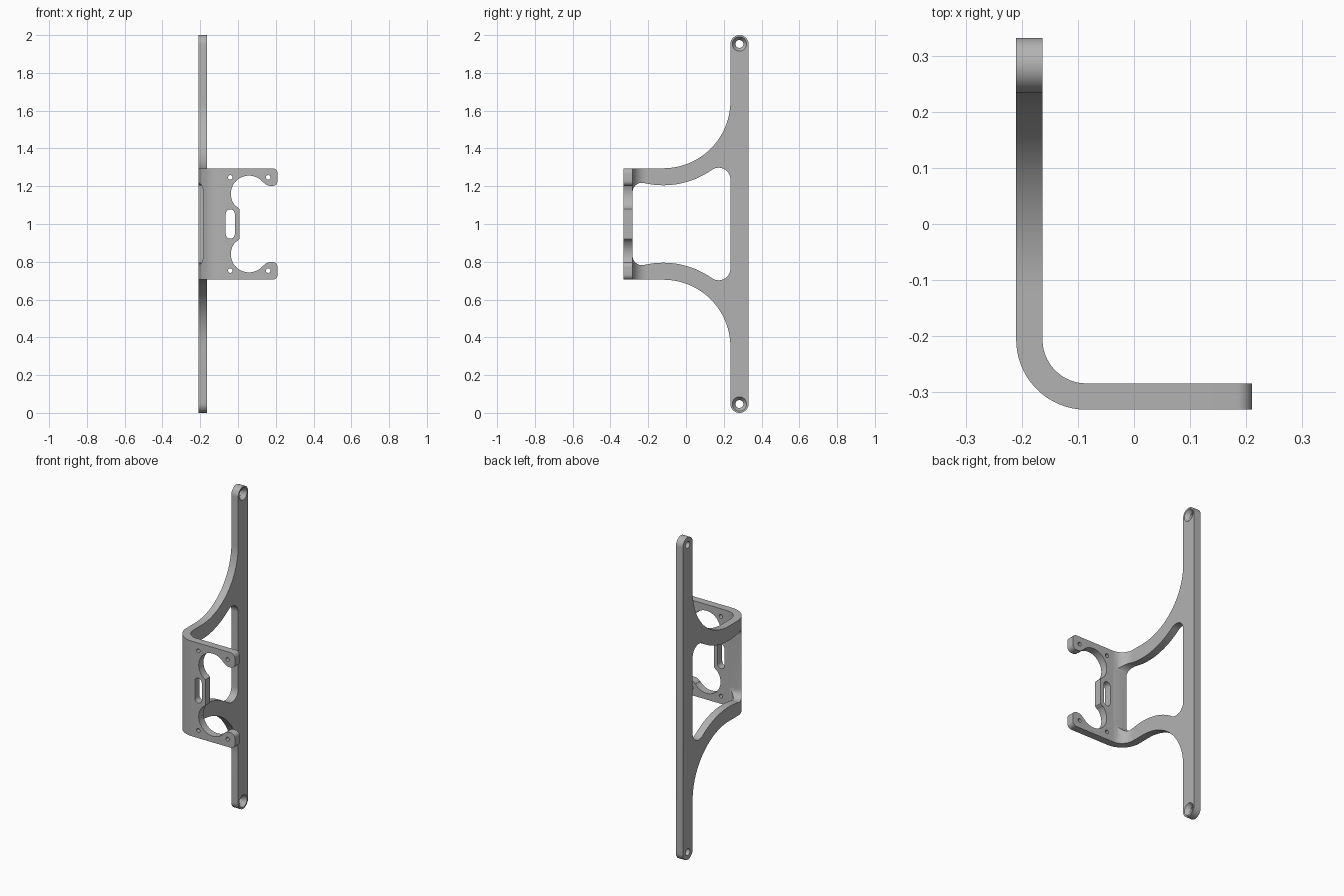
import bpy, bmesh
from math import cos, sin, radians

if "Cube" in bpy.data.objects:
    bpy.data.objects.remove(bpy.data.objects["Cube"])

grey = bpy.data.materials.new("mid grey")
grey.use_nodes = True
COLOUR = (0.45, 0.45, 0.45, 1)
grey.diffuse_color = COLOUR
grey.node_tree.nodes["Principled BSDF"].inputs["Base Color"].default_value = COLOUR


def arc(cu, cv, r, start, end, n=16):
    steps = [radians(start + (end - start) * i / n) for i in range(n + 1)]
    return [(cu + r * cos(a), cv + r * sin(a)) for a in steps]


def mirrored(points):
    """Close an upper-half outline with its reflection about z = 1."""
    return points + [(u, 2 - v) for u, v in reversed(points)]


def loft(name, rings):
    """Solid through rings of matching 3D points, capped at both ends."""
    bm = bmesh.new()
    loops = [[bm.verts.new(p) for p in ring] for ring in rings]
    for a, b in zip(loops, loops[1:]):
        for i in range(len(a)):
            j = (i + 1) % len(a)
            bm.faces.new((a[i], a[j], b[j], b[i]))
    bm.faces.new(loops[0][::-1])
    bm.faces.new(loops[-1])
    bmesh.ops.recalc_face_normals(bm, faces=bm.faces)
    mesh = bpy.data.meshes.new(name)
    bm.to_mesh(mesh)
    bm.free()
    mesh.materials.append(grey)
    ob = bpy.data.objects.new(name, mesh)
    bpy.context.collection.objects.link(ob)
    return ob


def prism(name, points, axis, low, high):
    place = {"x": lambda u, v, w: (w, u, v),
             "y": lambda u, v, w: (u, w, v),
             "z": lambda u, v, w: (u, v, w)}[axis]
    return loft(name, [[place(u, v, w) for u, v in points] for w in (low, high)])


def combine(target, tool, operation="DIFFERENCE"):
    mod = target.modifiers.new(tool.name, "BOOLEAN")
    mod.operation, mod.object, mod.solver = operation, tool, "EXACT"
    bpy.context.view_layer.objects.active = target
    bpy.ops.object.modifier_apply(modifier=mod.name)
    bpy.data.objects.remove(tool)


# Bent sheet: an L in plan with a rounded bend
OUT, IN, FRONT, BACK = -0.21, -0.163, -0.331, -0.284
bend = (-0.085, -0.206)
plan = [(OUT, 0.4)] + arc(*bend, 0.125, 180, 270, 20) + [(0.25, FRONT), (0.25, BACK)]
plan += arc(*bend, 0.078, 270, 180, 20) + [(IN, 0.4)]
bracket = prism("bracket", plan, "z", -0.1, 2.1)

# Side outline: long bar with round ends and two curved arms
bar_y, bar_r = 0.283, 0.0485
outline = [(-0.4, 1.295)] + arc(-0.12, 1.65, 0.355, 270, 360, 32)
outline += arc(bar_y, 2 - bar_r, bar_r, 180, 0, 24)
combine(bracket, prism("side_outline", mirrored(outline), "x", -1, 1), "INTERSECT")

# Window between the arms
window = arc(-0.233, 1.168, 0.05, 180, 76.8)
window += arc(-0.12, 1.65, 0.445, -103.2, -54.7, 24)[1:-1]
window += arc(0.173, 1.236, 0.062, 125.3, 0)
combine(bracket, prism("window", mirrored(window), "x", -1, 1))

# Open front cut-out with two round bays and rounded prong ends
bay = [(0.007, 1.08), (-0.006, 1.092)] + arc(0.058, 1.16, 0.096, 224, 38, 40)
bay += arc(0.172, 1.248, 0.046, 218, 270, 8)
bay += arc(0.183, 1.229, 0.027, 270, 360, 8) + arc(0.183, 1.268, 0.027, 0, 90, 8)
bay += [(0.183, 1.4), (0.4, 1.4)]
combine(bracket, prism("front_cutout", mirrored(bay), "y", -0.6, -0.2))

# Slot in the front web
slot = arc(-0.041, 1.053, 0.024, 180, 0)
combine(bracket, prism("slot", mirrored(slot), "y", -0.6, -0.2))

# Small holes in the front plate, countersunk holes in the bar ends
for side in (-1, 1):
    for x in (-0.041, 0.16):
        hole = arc(x, 1 + side * 0.247, 0.012, 0, 345, 23)
        combine(bracket, prism("small_hole", hole, "y", -0.6, -0.2))
    rings = []
    for x, r in ((-0.3, 0.021), (-0.188, 0.021), (IN, 0.038), (-0.1, 0.038)):
        rings.append([(x, y, z) for y, z in arc(bar_y, 1 + side * 0.953, r, 0, 348.75, 31)])
    combine(bracket, loft("countersunk_hole", rings))

bpy.ops.object.select_all(action="DESELECT")
bracket.select_set(True)
bpy.context.view_layer.objects.active = bracket
bpy.ops.object.shade_smooth_by_angle(angle=radians(30))
